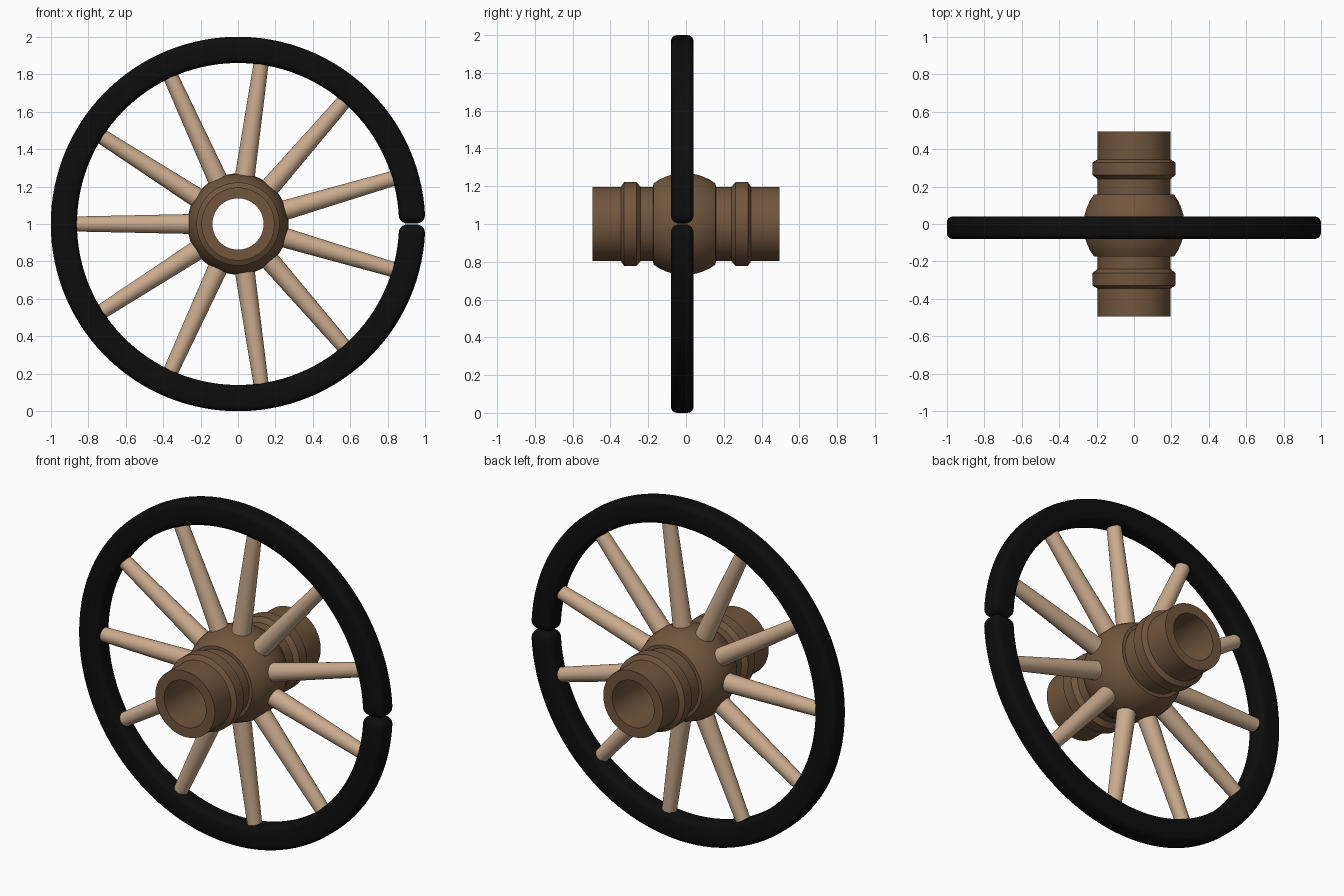
import bpy, bmesh, math
from mathutils import Vector, Matrix

if "Cube" in bpy.data.objects:
    bpy.data.objects.remove(bpy.data.objects["Cube"])

CZ = 1.0       # axle height
RIM_Y = -0.02  # plane of rim and spokes


def material(name, rgb):
    m = bpy.data.materials.new(name)
    m.diffuse_color = (*rgb, 1)
    m.use_nodes = True
    m.node_tree.nodes["Principled BSDF"].inputs["Base Color"].default_value = m.diffuse_color
    return m


BLACK = material("black tyre", (0.004, 0.004, 0.004))
DARK = material("dark wood", (0.165, 0.092, 0.046))
LIGHT = material("light wood", (0.60, 0.41, 0.27))


def skin(name, rings, mat, closed=False, angle=35):
    """Join successive rings of points into a surface, capped unless closed."""
    bm = bmesh.new()
    vs = [[bm.verts.new(p) for p in r] for r in rings]
    n = len(vs[0])
    for i in range(len(vs) if closed else len(vs) - 1):
        a, b = vs[i], vs[(i + 1) % len(vs)]
        for j in range(n):
            k = (j + 1) % n
            bm.faces.new((a[j], a[k], b[k], b[j]))
    if not closed:
        bm.faces.new(vs[0])
        bm.faces.new(vs[-1])
    bmesh.ops.recalc_face_normals(bm, faces=bm.faces)
    me = bpy.data.meshes.new(name)
    bm.to_mesh(me)
    bm.free()
    ob = bpy.data.objects.new(name, me)
    bpy.context.collection.objects.link(ob)
    me.materials.append(mat)
    bpy.ops.object.select_all(action='DESELECT')
    ob.select_set(True)
    bpy.context.view_layer.objects.active = ob
    bpy.ops.object.shade_smooth_by_angle(angle=math.radians(angle))
    return ob


# Rim: rounded-rectangle section swept almost all the way round, rounded ends
section = []
hw, hh, rad = 0.06, 0.07, 0.032
for q, (sx, sy) in enumerate([(1, 1), (-1, 1), (-1, -1), (1, -1)]):
    for s in range(5):
        a = math.radians(90 * q + 22.5 * s)
        section.append((sx * (hw - rad) + rad * math.cos(a),
                        sy * (hh - rad) + rad * math.sin(a)))

gap, rnd = 0.003, 0.05
end = [(gap + rnd * (1 - math.sin(t)), 0.042 * (1 - math.cos(t)))
       for t in (math.pi / 2 * i / 6 for i in range(6, -1, -1))]
stations = list(end)
a0 = gap + rnd
for i in range(1, 120):
    stations.append((a0 + (2 * math.pi - 2 * a0) * i / 120, 0))
stations += [(2 * math.pi - a, inset) for a, inset in reversed(end)]
rings = []
for a, inset in stations:
    ky, kr = (hw - inset) / hw, (hh - inset) / hh
    rings.append([((0.93 + r * kr) * math.cos(a), RIM_Y + y * ky,
                   CZ + (0.93 + r * kr) * math.sin(a)) for y, r in section])
skin("rim", rings, BLACK)

# Hub: turned profile (y, radius) with two collars, a central bulge and a bore
half = [(-0.495, 0.137), (-0.495, 0.195), (-0.345, 0.195), (-0.328, 0.222),
        (-0.262, 0.222), (-0.24, 0.195)]
bulge = [(-0.008 + y, math.sqrt(0.27 ** 2 - y * y))
         for y in (-0.165, -0.135, -0.1, -0.05, 0, 0.05, 0.1, 0.135, 0.165)]
profile = (half + [(-0.174, 0.195)] + bulge + [(0.158, 0.195)]
           + [(-y, r) for y, r in reversed(half)])
N = 64
skin("hub", [[(r * math.cos(2 * math.pi * j / N), y,
               CZ + r * math.sin(2 * math.pi * j / N)) for j in range(N)]
             for y, r in profile], DARK, closed=True, angle=28)

# Spokes: eleven tapered rods
for k in range(11):
    a = math.pi + 2 * math.pi * k / 11
    out = Vector((math.cos(a), 0, math.sin(a)))
    side = Vector((-math.sin(a), 0, math.cos(a)))
    hub_c = Vector((0, RIM_Y, CZ))
    rings = []
    for d, r in ((0.25, 0.053), (0.875, 0.04)):
        rings.append([hub_c + out * d + side * (r * math.cos(t))
                      + Vector((0, r * math.sin(t), 0))
                      for t in (2 * math.pi * j / 24 for j in range(24))])
    skin(f"spoke_{k + 1}", rings, LIGHT)
